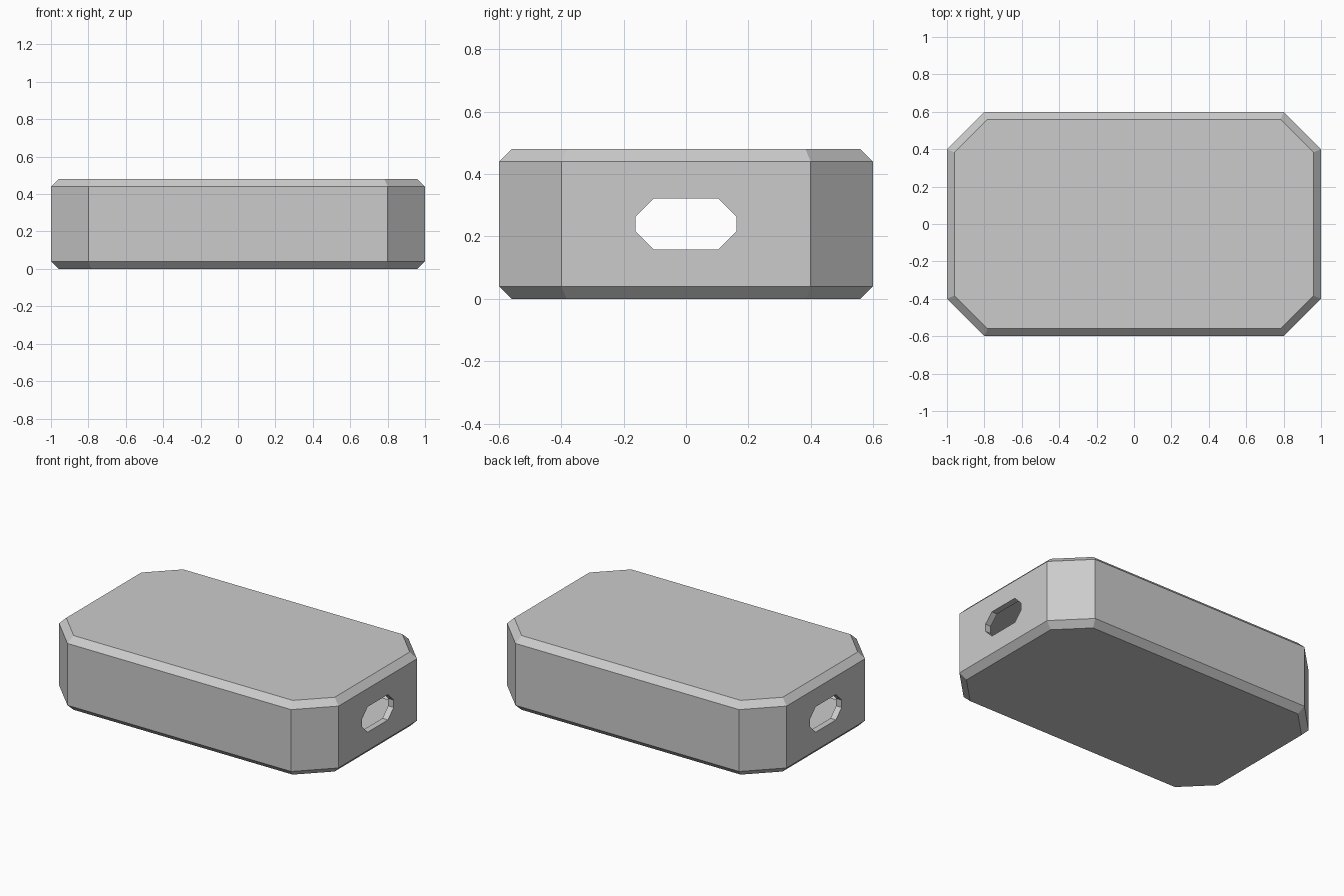
import bpy, bmesh

if "Cube" in bpy.data.objects:
    bpy.data.objects.remove(bpy.data.objects["Cube"])

HX, HY, H = 1.0, 0.6, 0.48      # half length, half width, height
CORNER, EDGE, WALL = 0.2, 0.04, 0.04


def octagon(hx, hy, c):
    """Rectangle outline with four cut corners, counter-clockwise."""
    return [(hx, -hy + c), (hx, hy - c), (hx - c, hy), (-hx + c, hy),
            (-hx, hy - c), (-hx, -hy + c), (-hx + c, -hy), (hx - c, -hy)]


def loft(name, rings):
    """Closed solid through a stack of matching rings."""
    bm = bmesh.new()
    loops = [[bm.verts.new(p) for p in ring] for ring in rings]
    for a, b in zip(loops, loops[1:]):
        for i in range(len(a)):
            j = (i + 1) % len(a)
            bm.faces.new((a[i], a[j], b[j], b[i]))
    bm.faces.new(loops[0][::-1])
    bm.faces.new(loops[-1])
    bmesh.ops.recalc_face_normals(bm, faces=bm.faces)
    mesh = bpy.data.meshes.new(name)
    bm.to_mesh(mesh)
    bm.free()
    obj = bpy.data.objects.new(name, mesh)
    bpy.context.collection.objects.link(obj)
    return obj


# Hollow body: cut-corner box with chamfered top and bottom rims
outer = octagon(HX, HY, CORNER)
inner = octagon(HX - EDGE, HY - EDGE, CORNER - EDGE * 0.586)
levels = [(inner, 0), (outer, EDGE), (outer, H - EDGE), (inner, H)]
body = loft("hollow_body", [[(x, y, z) for x, y in ring] for ring, z in levels])

shell = body.modifiers.new("wall", 'SOLIDIFY')
shell.thickness = WALL
shell.offset = -1
shell.use_even_offset = True

# Cutter for the matching openings in both ends
slot = octagon(0.162, 0.082, 0.058)
cutter = loft("slot_cutter", [[(x, y, z + H / 2) for y, z in slot] for x in (-1.2, 1.2)])
cutter.hide_render = True
cutter.hide_viewport = True
cutter.display_type = 'WIRE'

cut = body.modifiers.new("end_slots", 'BOOLEAN')
cut.operation = 'DIFFERENCE'
cut.solver = 'EXACT'
cut.object = cutter
